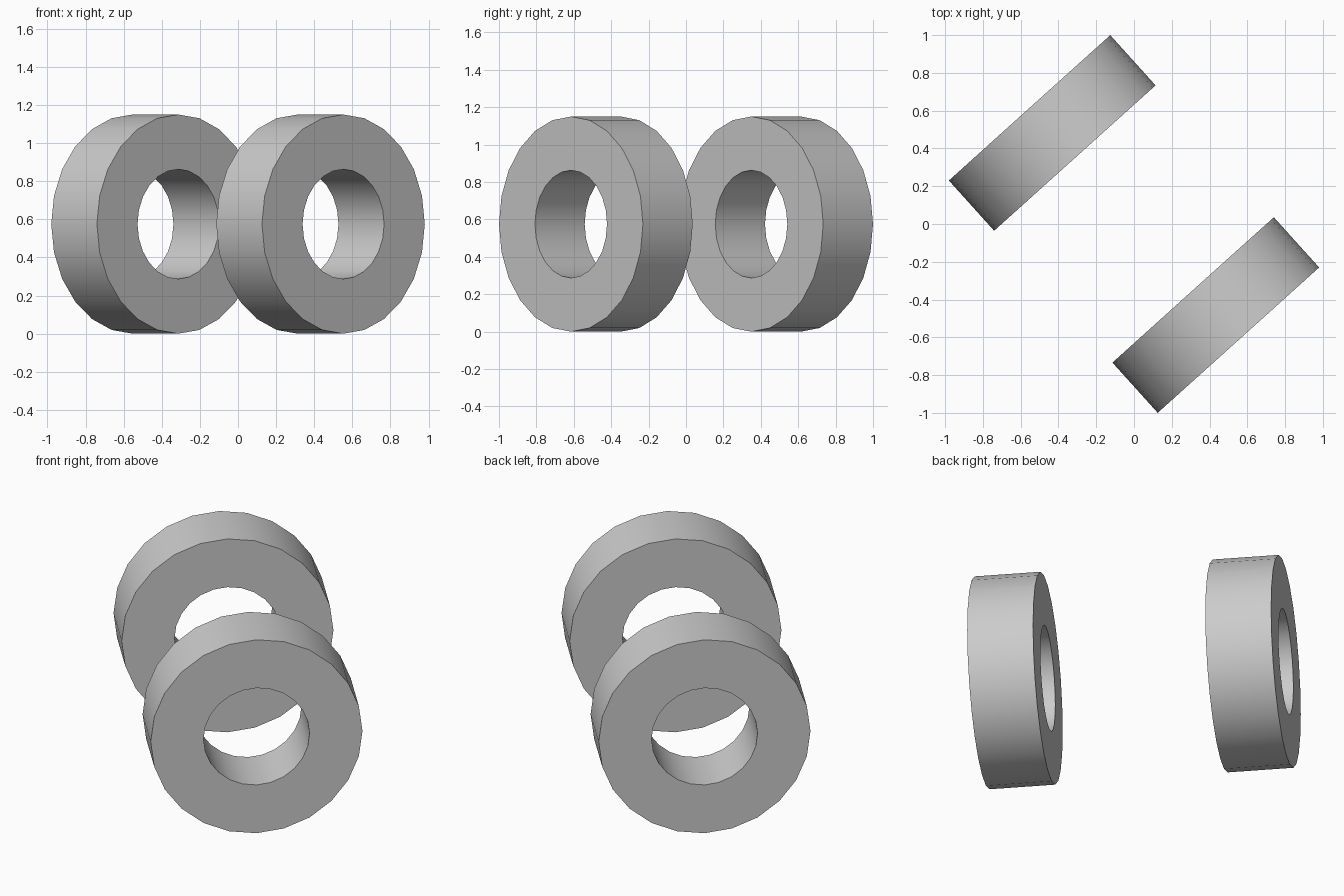
import bpy
import bmesh
from math import pi, radians
from mathutils import Matrix, Vector

cube = bpy.data.objects.get("Cube")
if cube:
    bpy.data.objects.remove(cube, do_unlink=True)

OUTER, INNER, WIDTH, SIDES = 0.575, 0.288, 0.358, 24
TURN = radians(42)

grey = bpy.data.materials.new("plain grey")
colour = (0.6, 0.6, 0.6, 1)
grey.diffuse_color = colour
grey.use_nodes = True
grey.node_tree.nodes["Principled BSDF"].inputs["Base Color"].default_value = colour


def make_ring(name, x, y):
    # Square-edged ring: a rectangular section spun around the axle (local y)
    bm = bmesh.new()
    h = WIDTH / 2
    corners = [(INNER, -h), (OUTER, -h), (OUTER, h), (INNER, h)]
    verts = [bm.verts.new((0, w, r)) for r, w in corners]
    edges = [bm.edges.new((verts[i], verts[(i + 1) % 4])) for i in range(4)]
    bmesh.ops.spin(bm, geom=verts + edges, cent=Vector(), axis=(0, 1, 0),
                   angle=2 * pi, steps=SIDES, use_merge=True)
    bmesh.ops.remove_doubles(bm, verts=bm.verts, dist=0.0001)
    bmesh.ops.recalc_face_normals(bm, faces=bm.faces)
    mesh = bpy.data.meshes.new(name)
    bm.to_mesh(mesh)
    bm.free()
    mesh.materials.append(grey)
    ring = bpy.data.objects.new(name, mesh)
    bpy.context.collection.objects.link(ring)
    ring.matrix_world = Matrix.Translation((x, y, OUTER)) @ Matrix.Rotation(TURN, 4, "Z")
    # Smooth round walls, crisp rims
    bpy.ops.object.select_all(action="DESELECT")
    ring.select_set(True)
    bpy.context.view_layer.objects.active = ring
    bpy.ops.object.shade_smooth_by_angle(angle=radians(30))


# Two parallel rings, one at the front left and one at the back right
make_ring("front_ring", 0.433, -0.482)
make_ring("back_ring", -0.433, 0.482)
